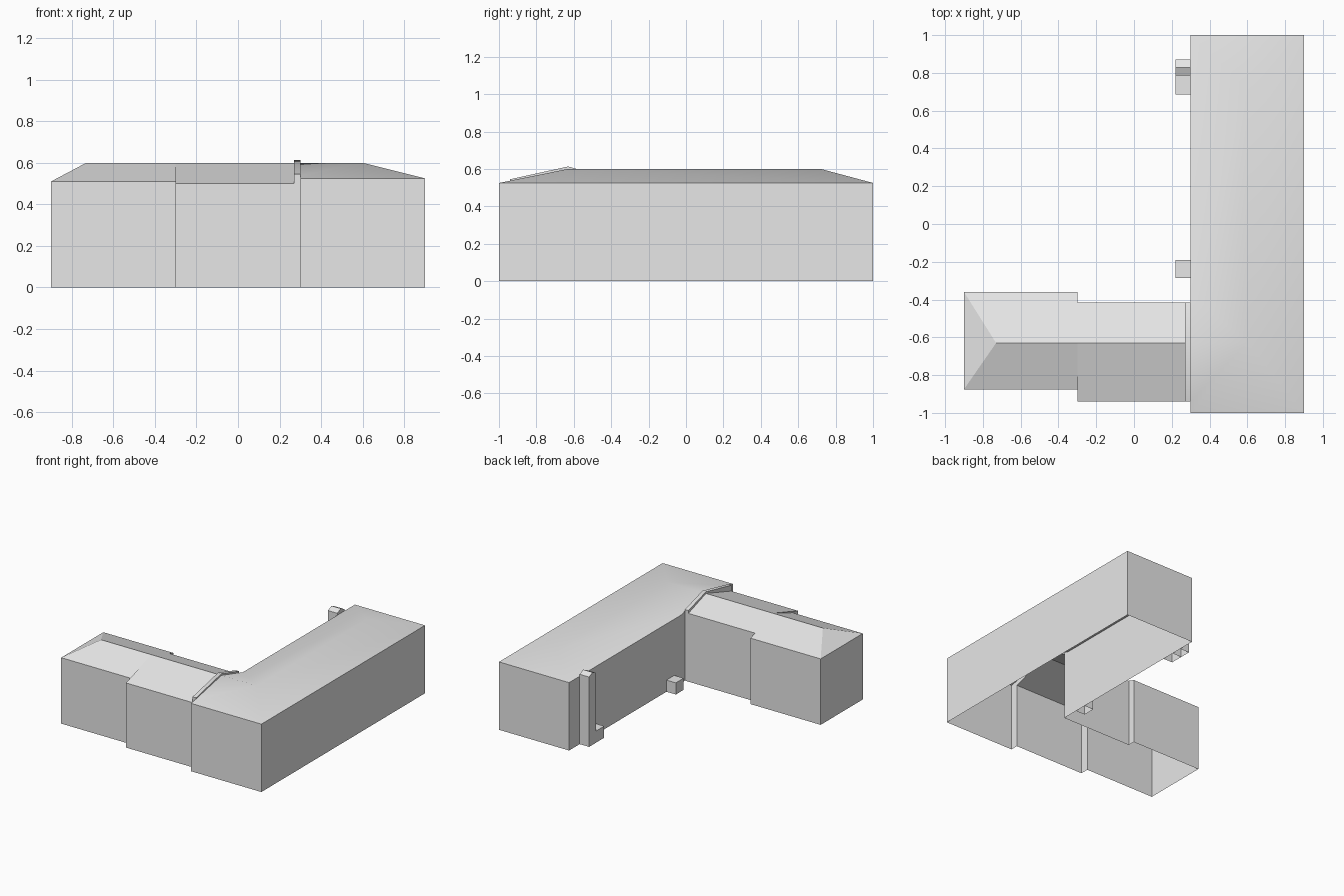
import bpy, bmesh, math

cube = bpy.data.objects.get("Cube")
if cube:
    bpy.data.objects.remove(cube, do_unlink=True)

grey = bpy.data.materials.new("plain_grey")
grey.use_nodes = True
grey.diffuse_color = (0.8, 0.8, 0.8, 1)
grey.node_tree.nodes["Principled BSDF"].inputs["Base Color"].default_value = (0.8, 0.8, 0.8, 1)


def finish(name, bm):
    bmesh.ops.remove_doubles(bm, verts=bm.verts, dist=0.0005)
    bmesh.ops.recalc_face_normals(bm, faces=bm.faces)
    mesh = bpy.data.meshes.new(name)
    bm.to_mesh(mesh)
    bm.free()
    mesh.materials.append(grey)
    obj = bpy.data.objects.new(name, mesh)
    bpy.context.collection.objects.link(obj)
    bpy.ops.object.select_all(action='DESELECT')
    obj.select_set(True)
    bpy.context.view_layer.objects.active = obj
    bpy.ops.object.shade_smooth_by_angle(angle=math.radians(30))


def shell(name, points, walls, roof):
    """Roof faces over points, with walls dropped to the ground below each run."""
    bm = bmesh.new()
    top = [bm.verts.new(p) for p in points]
    for face in roof:
        bm.faces.new([top[i] for i in face])
    for run in walls:
        low = [bm.verts.new((points[i][0], points[i][1], 0)) for i in run]
        for k in range(len(run) - 1):
            bm.faces.new((top[run[k]], top[run[k + 1]], low[k + 1], low[k]))
    finish(name, bm)


def prism(name, profile, x0, x1, top_count):
    """Profile in y and z pushed along x; only the first top_count edges get sides."""
    bm = bmesh.new()
    a = [bm.verts.new((x0, y, z)) for y, z in profile]
    b = [bm.verts.new((x1, y, z)) for y, z in profile]
    bm.faces.new(a)
    bm.faces.new(b)
    for i in range(top_count):
        bm.faces.new((a[i], a[i + 1], b[i + 1], b[i]))
    finish(name, bm)


# Long main block with hipped roof and a half gable toward the wing
EAVE, RIDGE, RY = 0.525, 0.6, -0.63
shell("main_block",
      [(0.3, -0.37, EAVE), (0.3, 1, EAVE), (0.9, 1, EAVE), (0.9, -1, EAVE), (0.3, -1, EAVE),
       (0.6, 0.72, RIDGE), (0.6, RY, RIDGE), (0.3, RY, RIDGE),
       (0.3, -0.94, 0.537), (0.3, -0.415, 0.538)],
      [(9, 0, 1, 2, 3, 4, 8)],
      [(0, 6, 5, 1), (1, 5, 2), (2, 5, 6, 3), (3, 6, 7, 8, 4), (0, 9, 7, 6)])

# Side wing: middle part and stepped, hipped end part
shell("side_wing",
      [(0.3, -0.94, 0.5), (-0.3, -0.94, 0.5), (-0.3, -0.875, 0.521), (-0.3, -0.875, 0.51),
       (-0.9, -0.875, 0.51), (-0.9, -0.36, 0.51), (-0.3, -0.36, 0.51),
       (-0.3, -0.415, 0.528), (0.3, -0.415, 0.528),
       (0.3, RY, RIDGE), (-0.3, RY, RIDGE), (-0.73, RY, RIDGE)],
      [(0, 1, 2), (3, 4, 5, 6, 7, 8)],
      [(0, 9, 10, 2, 1), (3, 10, 11, 4), (4, 11, 5), (5, 11, 10, 7, 6), (7, 10, 9, 8), (2, 10, 3)])

# Fire wall rising above the wing roof
prism("parapet", [(-0.94, 0.5), (-0.94, 0.545), (RY, 0.613), (-0.415, 0.55),
                  (-0.415, 0.528), (RY, RIDGE)], 0.27, 0.3, 4)

# Chimney and low boxes against the main block
prism("chimney", [(0.785, 0), (0.785, 0.54), (0.828, 0.56), (0.87, 0.54), (0.87, 0)], 0.22, 0.3, 4)
for name, y0, y1 in (("chimney_box", 0.685, 0.785), ("low_box", -0.285, -0.19)):
    prism(name, [(y0, 0), (y0, 0.09), (y1, 0.09), (y1, 0)], 0.22, 0.3, 3)
